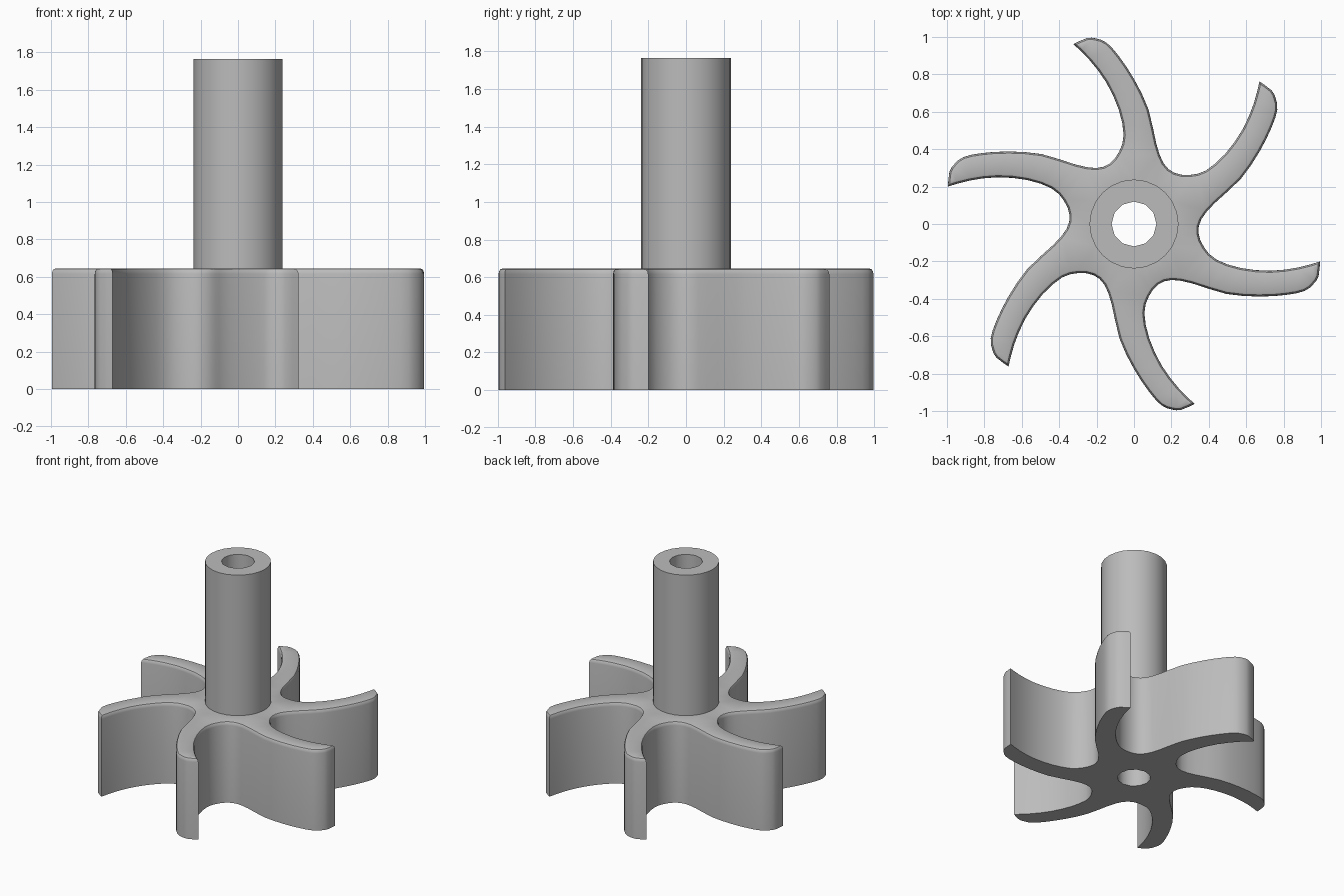
import bpy
import bmesh
from math import cos, sin, pi
from mathutils import Vector, Matrix

cube = bpy.data.objects.get("Cube")
if cube:
    bpy.data.objects.remove(cube)

BLADES = 6
DISC_TOP, SHAFT_TOP, FILLET = 0.645, 1.765, 0.03
SHAFT_R, BORE_R = 0.238, 0.12

grey = bpy.data.materials.new("plain grey")
grey.use_nodes = True
colour = (0.5, 0.5, 0.5, 1)
grey.diffuse_color = colour
grey.node_tree.nodes["Principled BSDF"].inputs["Base Color"].default_value = colour


def circle(radius, sides):
    return [Vector((radius * cos(2 * pi * i / sides), radius * sin(2 * pi * i / sides)))
            for i in range(sides)]


def ring(bm, points, z):
    return [bm.verts.new((p.x, p.y, z)) for p in points]


def wall(bm, lower, upper):
    n = len(lower)
    for i in range(n):
        j = (i + 1) % n
        bm.faces.new((lower[i], lower[j], upper[j], upper[i]))


def cap(bm, outer, inner, up):
    """Flat face between an outer outline and a round hole."""
    edges = []
    for loop in (outer, inner):
        for a, b in zip(loop, loop[1:] + loop[:1]):
            edges.append(bm.edges.get((a, b)) or bm.edges.new((a, b)))
    made = bmesh.ops.triangle_fill(bm, edges=edges, use_beauty=True, normal=(0, 0, up))
    for f in made["geom"]:
        if isinstance(f, bmesh.types.BMFace):
            f.normal_update()
            if f.normal.z * up < 0:
                f.normal_flip()


def smooth_path(points):
    """Halve each step of the path with a spline midpoint."""
    out = []
    for i in range(len(points) - 1):
        a, b = points[i], points[i + 1]
        before = points[max(i - 1, 0)]
        after = points[min(i + 2, len(points) - 1)]
        out += [a, (9 * (a + b) - before - after) / 16]
    return out


def inset(points, distance):
    """Move a counter-clockwise outline inwards."""
    out = []
    n = len(points)
    for i, p in enumerate(points):
        d0 = (p - points[i - 1]).normalized()
        d1 = (points[(i + 1) % n] - p).normalized()
        n0, n1 = Vector((-d0.y, d0.x)), Vector((-d1.y, d1.x))
        out.append(p + (n0 + n1) * distance / max(1 + n0.dot(n1), 0.5))
    return out


def finish(bm, name):
    mesh = bpy.data.meshes.new(name)
    bm.to_mesh(mesh)
    bm.free()
    mesh.materials.append(grey)
    obj = bpy.data.objects.new(name, mesh)
    bpy.context.collection.objects.link(obj)
    bpy.ops.object.select_all(action='DESELECT')
    obj.select_set(True)
    bpy.context.view_layer.objects.active = obj
    bpy.ops.object.shade_smooth_by_angle(angle=0.6)


# One sector: blade tip, concave side, valley, convex side of the next blade
sector = [Vector(p) for p in (
    (0.995, -0.2), (0.88, -0.232), (0.73, -0.25), (0.57, -0.235), (0.44, -0.19),
    (0.375, -0.125), (0.345, -0.05), (0.36, 0.025), (0.43, 0.11), (0.57, 0.24),
    (0.67, 0.385), (0.735, 0.515), (0.766, 0.61), (0.758, 0.67), (0.735, 0.715))]
sector.append(Matrix.Rotation(pi / 3, 2) @ sector[0])
path = smooth_path(sector)
outline = [Matrix.Rotation(2 * pi * k / BLADES, 2) @ p for k in range(BLADES) for p in path]

# Bladed wheel with a rounded upper rim
bm = bmesh.new()
bottom = ring(bm, outline, 0)
previous = bottom
for t in (0, pi / 6, pi / 3, pi / 2):
    level = ring(bm, inset(outline, 0.6 * FILLET * (1 - cos(t))),
                 DISC_TOP - FILLET * (1 - sin(t)))
    wall(bm, previous, level)
    previous = level
cap(bm, previous, ring(bm, circle(SHAFT_R, 24), DISC_TOP), 1)
cap(bm, bottom, ring(bm, circle(BORE_R, 12), 0), -1)
finish(bm, "impeller_blades")

# Hollow shaft, with the bore running down through the wheel
bm = bmesh.new()
foot = ring(bm, circle(SHAFT_R, 24), DISC_TOP)
rim = ring(bm, circle(SHAFT_R, 24), SHAFT_TOP)
bore_top = ring(bm, circle(BORE_R, 12), SHAFT_TOP)
bore_foot = ring(bm, circle(BORE_R, 12), 0)
wall(bm, foot, rim)
wall(bm, bore_top, bore_foot)
cap(bm, rim, bore_top, 1)
finish(bm, "hollow_shaft")
